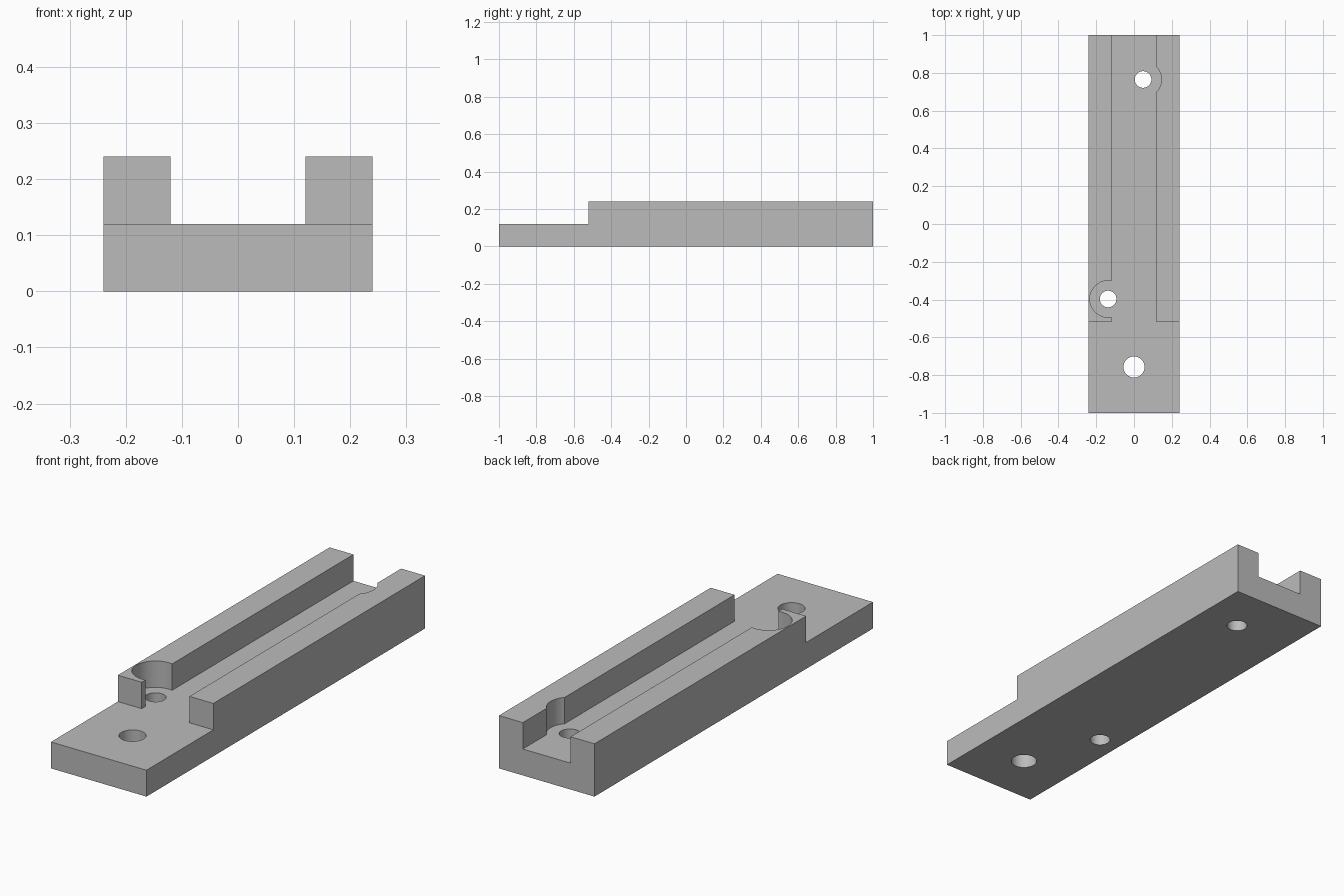
import bpy
import bmesh
import math
from mathutils import Vector

default = bpy.data.objects.get("Cube")
if default:
    bpy.data.objects.remove(default, do_unlink=True)

HALF_W, FLOOR, TOP = 0.24, 0.12, 0.24
CHANNEL, STEP_Y = 0.12, -0.52

grey = bpy.data.materials.new("plain grey")
grey.use_nodes = True
colour = (0.5, 0.5, 0.5, 1)
grey.diffuse_color = colour
grey.node_tree.nodes["Principled BSDF"].inputs["Base Color"].default_value = colour


def prism(name, outline, z0, z1):
    """Extrude a closed plan outline from z0 up to z1."""
    bm = bmesh.new()
    face = bm.faces.new([bm.verts.new((x, y, z0)) for x, y in outline])
    grown = bmesh.ops.extrude_face_region(bm, geom=[face])["geom"]
    verts = [v for v in grown if isinstance(v, bmesh.types.BMVert)]
    bmesh.ops.translate(bm, verts=verts, vec=Vector((0, 0, z1 - z0)))
    bmesh.ops.recalc_face_normals(bm, faces=bm.faces)
    mesh = bpy.data.meshes.new(name)
    bm.to_mesh(mesh)
    bm.free()
    mesh.materials.append(grey)
    obj = bpy.data.objects.new(name, mesh)
    bpy.context.collection.objects.link(obj)
    return obj


def arc(cx, cy, r, start, end, n=32):
    return [(cx + r * math.cos(start + (end - start) * i / n),
             cy + r * math.sin(start + (end - start) * i / n)) for i in range(n + 1)]


def wall_bite(cx, cy, r, wall):
    """Arc cut into a channel wall, from the wall line back to the wall line."""
    a = math.acos((wall - cx) / r)
    if wall > 0:
        return arc(cx, cy, r, -a, a)
    return arc(cx, cy, r, a, 2 * math.pi - a)


def cut(body, cutter):
    mod = body.modifiers.new("cut", "BOOLEAN")
    mod.operation = "DIFFERENCE"
    mod.solver = "EXACT"
    mod.object = cutter
    cutter.hide_render = True
    bpy.context.view_layer.objects.active = body
    bpy.ops.object.modifier_apply(modifier=mod.name)
    bpy.data.objects.remove(cutter, do_unlink=True)


# Solid bar
body = prism("channel_bar", [(-HALF_W, -1), (HALF_W, -1), (HALF_W, 1), (-HALF_W, 1)], 0, TOP)

# Lowered front tongue and channel with a rounded pocket in each wall
outline = [(-0.4, -1.2), (0.4, -1.2), (0.4, STEP_Y), (CHANNEL, STEP_Y)]
outline += wall_bite(0.048, 0.765, 0.097, CHANNEL)
outline += [(CHANNEL, 1.2), (-CHANNEL, 1.2)]
outline += wall_bite(-0.137, -0.397, 0.097, -CHANNEL)
outline += [(-CHANNEL, STEP_Y), (-0.4, STEP_Y)]
cut(body, prism("channel_cutter", outline, FLOOR, TOP + 0.1))

# Screw holes through the floor
for x, y, r in [(0, -0.757, 0.056), (-0.137, -0.397, 0.044), (0.048, 0.765, 0.044)]:
    cut(body, prism("hole_cutter", arc(x, y, r, 0, 2 * math.pi, 48)[:-1], -0.1, TOP))

# Smooth the bores, keep machined edges crisp
bpy.ops.object.select_all(action="DESELECT")
body.select_set(True)
bpy.context.view_layer.objects.active = body
bpy.ops.object.shade_smooth_by_angle(angle=math.radians(30))
